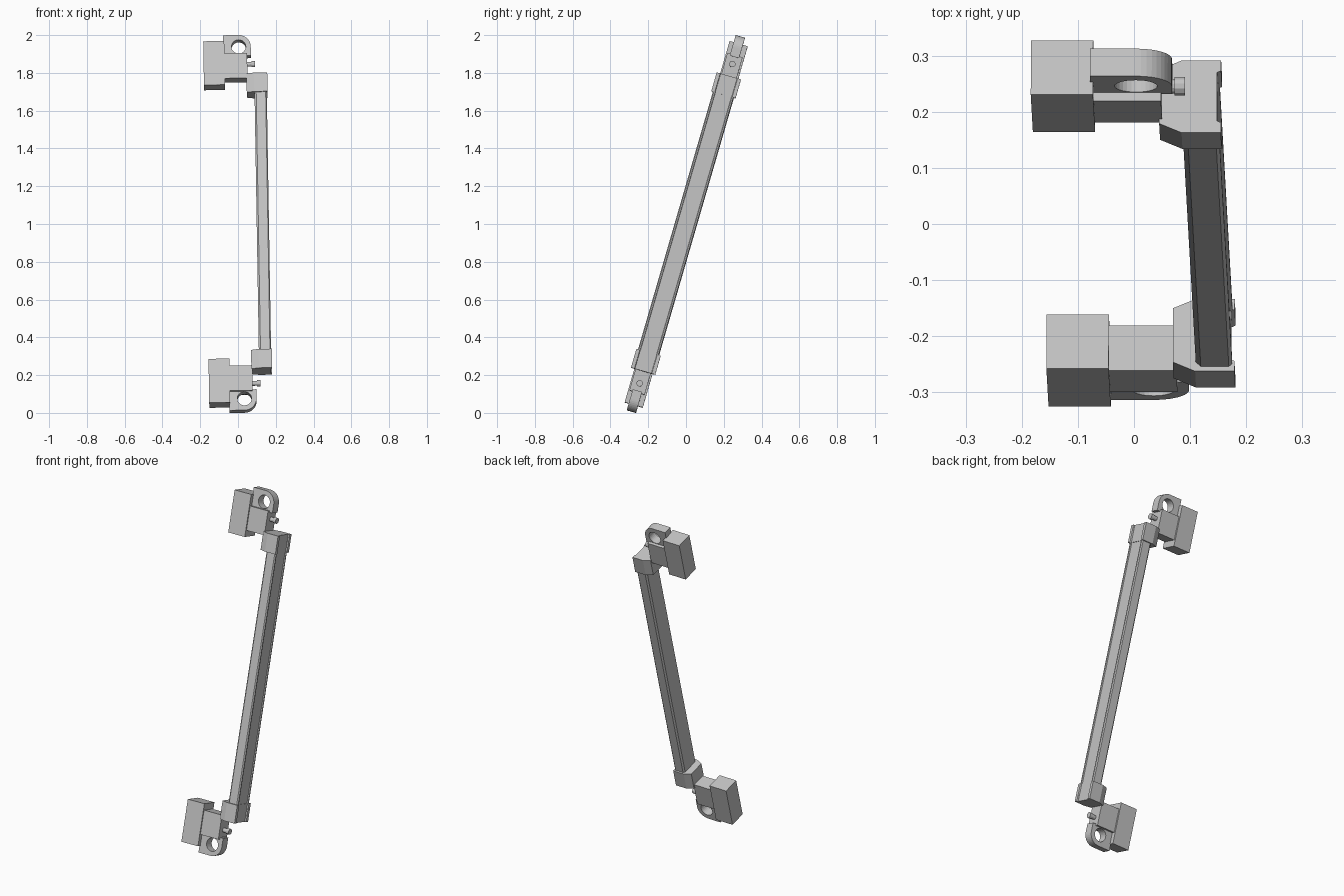
import bpy, bmesh, math
from mathutils import Matrix

cube = bpy.data.objects.get("Cube")
if cube:
    bpy.data.objects.remove(cube, do_unlink=True)

grey = bpy.data.materials.new("light_grey")
grey.use_nodes = True
COLOR = (0.55, 0.55, 0.55, 1)
grey.diffuse_color = COLOR
grey.node_tree.nodes["Principled BSDF"].inputs["Base Color"].default_value = COLOR

# The whole handle leans back and slightly sideways about its middle
LEAN = (Matrix.Translation((0, 0, 1)) @ Matrix.Rotation(math.radians(-0.95), 4, 'Y')
        @ Matrix.Rotation(math.radians(-16.2), 4, 'X'))


def prism(name, loops, axis, lo, hi, mirrored=True):
    """Extrude a flat profile (outer loop plus optional holes) along an axis."""
    place = {'x': lambda a, b: (lo, a, b), 'y': lambda a, b: (a, lo, b),
             'z': lambda a, b: (a, b, lo)}[axis]
    bm = bmesh.new()
    edges = []
    for loop in loops:
        vs = [bm.verts.new(place(a, b)) for a, b in loop]
        edges += [bm.edges.new((v, vs[i - 1])) for i, v in enumerate(vs)]
    bmesh.ops.triangle_fill(bm, edges=edges, use_beauty=True)
    ext = bmesh.ops.extrude_face_region(bm, geom=bm.faces[:])
    step = [(hi - lo) * (axis == k) for k in 'xyz']
    bmesh.ops.translate(bm, vec=step, verts=[g for g in ext["geom"]
                                             if isinstance(g, bmesh.types.BMVert)])
    bmesh.ops.recalc_face_normals(bm, faces=bm.faces[:])
    mesh = bpy.data.meshes.new(name)
    bm.to_mesh(mesh)
    bm.free()
    mesh.materials.append(grey)
    obj = bpy.data.objects.new(name, mesh)
    bpy.context.collection.objects.link(obj)
    obj.matrix_world = LEAN
    if mirrored:
        mod = obj.modifiers.new("both_ends", 'MIRROR')
        mod.use_axis = (False, False, True)
    return obj


def rect(a0, a1, b0, b1):
    return [(a0, b0), (a1, b0), (a1, b1), (a0, b1)]


def arc(a, b, r, start, end, n):
    return [(a + r * math.cos(math.radians(start + (end - start) * i / n)),
             b + r * math.sin(math.radians(start + (end - start) * i / n)))
            for i in range(n + 1)]


def symmetric(half):
    """Close a half profile by reflecting it front to back."""
    return half + [(a, -b) for a, b in reversed(half)]


# Long bar with bevelled corners and a shallow channel on its outer side
bar = symmetric([(0.158, -0.044), (0.164, -0.046), (0.164, -0.053), (0.158, -0.058),
                 (0.108, -0.058), (0.099, -0.05)])
prism("grip_bar", [bar], 'z', -0.80, 0.80, mirrored=False)

# Sockets that hold the ends of the bar
socket = symmetric([(0.161, -0.045), (0.168, -0.048), (0.168, -0.067),
                    (0.098, -0.067), (0.058, -0.05)])
prism("end_socket", [socket], 'z', 0.71, 0.814)

# Mounting blocks and hinge bodies
prism("mounting_block", [rect(-0.168, -0.057, -0.049, 0.051)], 'z', 0.755, 0.996)
prism("hinge_body", [rect(-0.06, 0.063, -0.042, 0.042)], 'z', 0.792, 0.93)

# Rounded lugs with a round eye
HU, HW = 0.019, 0.97
outline = ([(-0.062, 0.92), (HU + 0.064, 0.92)] + arc(HU, HW, 0.064, 0, 90, 10)
           + [(-0.062, HW + 0.064)])
eye = arc(HU, HW, 0.038, 0, 360, 28)[:-1]
prism("eye_lug", [outline, eye], 'y', -0.026, 0.025)

# Hinge pins with heads
prism("pin_shank", [arc(0, 0.88, 0.013, 0, 360, 12)[:-1]], 'x', 0.05, 0.09)
prism("pin_head", [arc(0, 0.88, 0.017, 0, 360, 12)[:-1]], 'x', 0.086, 0.105)
